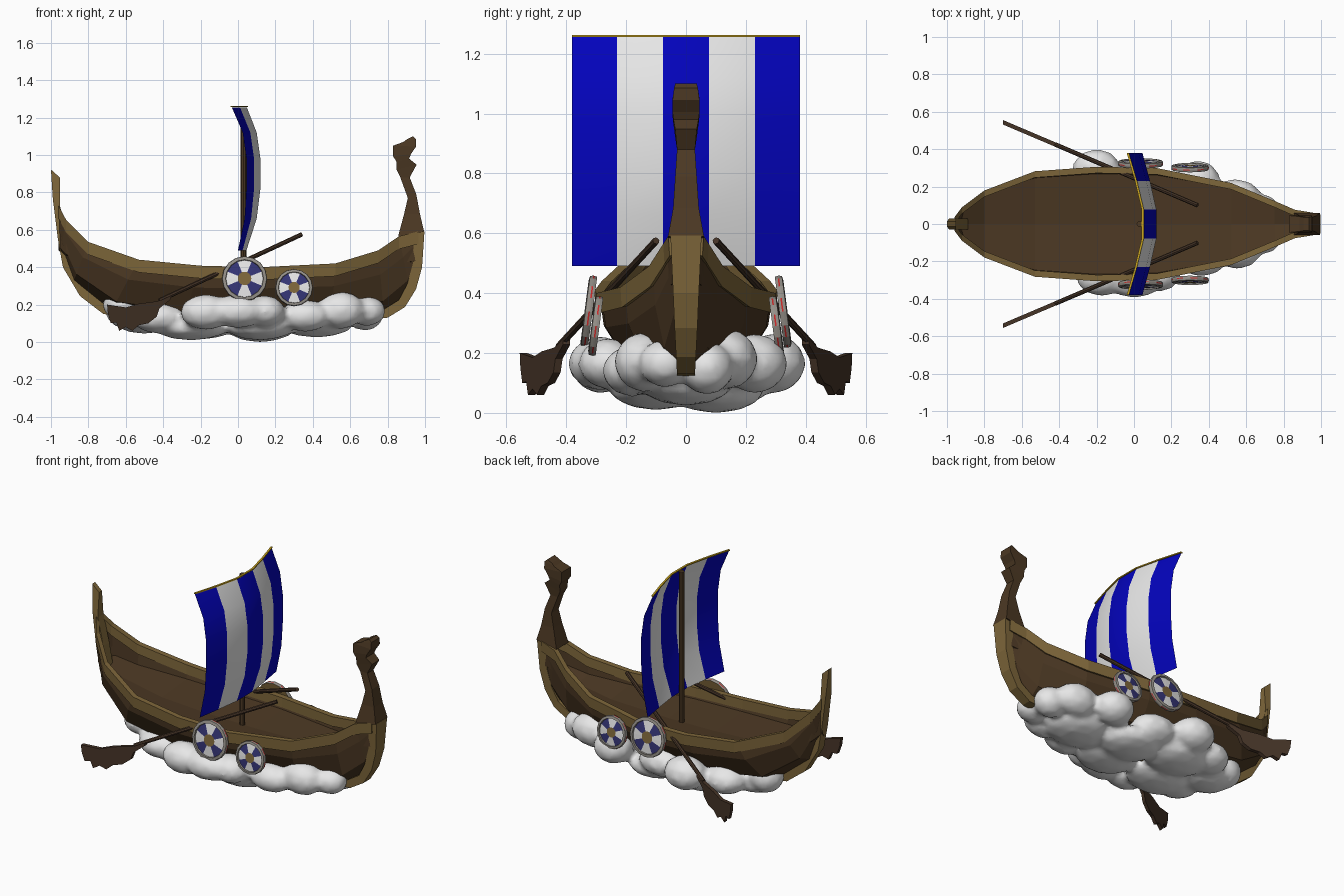
import bpy, bmesh, math
from mathutils import Vector, Matrix

if "Cube" in bpy.data.objects:
    bpy.data.objects.remove(bpy.data.objects["Cube"])


def material(name, *rgb):
    m = bpy.data.materials.new(name)
    m.diffuse_color = (*rgb, 1)
    m.use_nodes = True
    m.node_tree.nodes["Principled BSDF"].inputs["Base Color"].default_value = m.diffuse_color
    return m


WOOD = material("dark wood", .072, .04, .017)
TRIM = material("light wood trim", .21, .135, .043)
OAR = material("oar wood", .06, .034, .02)
BLUE = material("sail blue", .001, .001, .5)
WHITE = material("sail white", .8, .8, .8)
CLOUD = material("cloud white", .86, .86, .86)
STEEL = material("shield rim grey", .3, .28, .25)
NAVY = material("shield blue", .035, .035, .18)
RED = material("shield red", .6, .02, .02)
GOLD = material("yard gold", .6, .38, .015)


def finish(name, bm, *mats):
    bmesh.ops.recalc_face_normals(bm, faces=bm.faces[:])
    me = bpy.data.meshes.new(name)
    bm.to_mesh(me)
    bm.free()
    for m in mats:
        me.materials.append(m)
    ob = bpy.data.objects.new(name, me)
    bpy.context.collection.objects.link(ob)
    return ob


def loft(name, rings, mat, closed=True):
    """Skin a row of equal cross-sections, capping closed ones."""
    bm = bmesh.new()
    rows = [[bm.verts.new(p) for p in r] for r in rings]
    n = len(rows[0])
    for a, b in zip(rows, rows[1:]):
        for i in range(n if closed else n - 1):
            j = (i + 1) % n
            bm.faces.new((a[i], a[j], b[j], b[i]))
    if closed:
        bm.faces.new(rows[0])
        bm.faces.new(rows[-1])
    return finish(name, bm, mat)


def post_rings(stations):
    """Box sections across y from two side-view points and a half width."""
    return [[(ax, -w, az), (ax, w, az), (bx, w, bz), (bx, -w, bz)]
            for ax, az, bx, bz, w in stations]


def mirror_section(half, middle):
    return half + [middle] + [(x, -y, z) for x, y, z in reversed(half)]


# Hull: gunwale x, half width, height, then keel x, height
stations = [(-.96, .022, .73, -.965, .70), (-.92, .075, .655, -.945, .50),
            (-.80, .165, .535, -.88, .32), (-.53, .268, .44, -.68, .16),
            (-.2, .292, .408, -.3, .10), (.12, .285, .40, .1, .10),
            (.52, .205, .42, .5, .10), (.75, .11, .49, .78, .15),
            (.86, .062, .565, .92, .27), (.965, .045, .592, .97, .45)]
hull, deck = [], []
for gx, w, gz, kx, kz in stations:
    half = [(gx + (kx - gx) * t, w * f, gz + (kz - gz) * t)
            for f, t in ((1, 0), (.94, .38), (.66, .8))]
    hull.append(mirror_section(half, (kx, 0, kz)))
    dz = .33 + .55 * (gz - .4)
    deck.append(mirror_section([(gx, w * .97, gz - .03), (gx, w * .92, dz)],
                               (gx, 0, dz - .02)))
loft("hull", hull, WOOD, closed=False)
loft("deck", deck, WOOD, closed=False)

# Gunwale trim on both sides
for s, side in ((-1, "front"), (1, "back")):
    loft(side + "_gunwale",
         [[(x, s * (w + .014), z), (x, s * max(w - .02, 0), z),
           (x, s * max(w - .02, 0), z - .06), (x, s * (w + .01), z - .068)]
          for x, w, z, _, _ in stations], TRIM)

# Keel with stern post and stem
loft("keel_and_posts", post_rings([
    (-1, .922, -.953, .88, .014), (-.99, .765, -.952, .73, .028),
    (-.963, .55, -.912, .56, .03), (-.936, .40, -.885, .42, .03),
    (-.845, .246, -.805, .28, .03), (-.72, .15, -.69, .19, .03),
    (-.3, .09, -.3, .13, .03), (.4, .085, .4, .13, .03),
    (.80, .13, .78, .175, .03), (.893, .187, .86, .225, .033),
    (.952, .283, .905, .31, .038), (.984, .40, .935, .42, .043),
    (.997, .592, .93, .592, .052)]), TRIM)

# Carved bow neck and head
loft("bow_figurehead", post_rings([
    (.856, .565, .995, .59, .06), (.888, .684, .973, .684, .043),
    (.908, .77, .953, .79, .036), (.868, .88, .918, .88, .03),
    (.848, .92, .955, .948, .036), (.847, .965, .915, .98, .042),
    (.83, .992, .925, 1.005, .045), (.83, 1.05, .952, 1.045, .045),
    (.885, 1.07, .952, 1.085, .04), (.905, 1.085, .936, 1.1, .036)]), WOOD)


def rod(name, a, b, r, sides, mat):
    a, b = Vector(a), Vector(b)
    bm = bmesh.new()
    rot = (b - a).to_track_quat('Z', 'Y').to_matrix().to_4x4()
    bmesh.ops.create_cone(bm, cap_ends=True, segments=sides, radius1=r, radius2=r,
                          depth=(b - a).length,
                          matrix=Matrix.Translation((a + b) / 2) @ rot)
    return finish(name, bm, mat)


rod("mast", (.03, 0, .25), (.03, 0, 1.255), .016, 8, WOOD)

# Sail: five stripes, bulging toward the bow
ys = [-.38, -.23, -.077, .077, .23, .38]
levels = [(.49, .045, .045), (.66, .10, .065), (.82, .12, .075),
          (.98, .12, .075), (1.12, .10, .075), (1.255, .047, .08)]


def sail_x(level, y):
    return level[1] - level[2] * (max(abs(y) - .077, 0) / .303) ** 1.15


bm = bmesh.new()
grid = [[bm.verts.new((sail_x(l, y), y, l[0])) for y in ys] for l in levels]
for a, b in zip(grid, grid[1:]):
    for i in range(5):
        f = bm.faces.new((a[i], a[i + 1], b[i + 1], b[i]))
        f.material_index = i % 2
        f.smooth = True
sail = finish("sail", bm, BLUE, WHITE)
top = levels[-1]
loft("yard", [[(sail_x(top, y) + dx, y, 1.256 + dz)
               for dx, dz in ((-.006, 0), (.006, 0), (.006, .007), (-.006, .007))]
              for y in ys], GOLD)


# Round shields: turned profile, painted by sector, small rivets on the edge
def shield(name, x, y, z, r, s):
    prof = [(.3 * r, .014), (.82 * r, .008), (.84 * r, .017), (.98 * r, .014),
            (r, .004), (r, -.001), (.98 * r, -.01), (.3 * r, -.01)]
    rot = Vector((0, s * .99, .13)).to_track_quat('Z', 'Y').to_matrix().to_4x4()
    mat = Matrix.Translation((x, s * y, z)) @ rot
    n = 16
    bm = bmesh.new()
    rows = [[bm.verts.new(mat @ Vector((p * math.cos(i * math.tau / n),
                                        p * math.sin(i * math.tau / n), d)))
             for i in range(n)] for p, d in prof]
    for k, (a, b) in enumerate(zip(rows, rows[1:])):
        for i in range(n):
            f = bm.faces.new((a[i], a[(i + 1) % n], b[(i + 1) % n], b[i]))
            painted = 1 if (i + 1) // 2 % 2 == 0 else 2
            f.material_index = {0: painted, 4: 3 * (i % 2), 6: 4}.get(k, 0)
    bm.faces.new(rows[0]).material_index = 4
    bm.faces.new(rows[-1]).material_index = 4
    finish(name, bm, STEEL, WHITE, NAVY, RED, TRIM)


# Oars: round shaft and ragged flat blade
blade = [(-.36, .25), (-.43, .218), (-.53, .205), (-.60, .185), (-.70, .20),
         (-.695, .15), (-.68, .10), (-.65, .105), (-.635, .06), (-.60, .08),
         (-.565, .06), (-.53, .09), (-.48, .10), (-.435, .135), (-.42, .18), (-.36, .228)]
for s, side in ((-1, "front"), (1, "back")):
    shield(side + "_large_shield", .035, .322, .338, .121, s)
    shield(side + "_small_shield", .30, .299, .29, .1, s)
    rod(side + "_oar_shaft", (.34, s * .10, .575), (-.42, s * .425, .222), .012, 8, OAR)
    loft(side + "_oar_blade",
         [[(x, s * (.246 - .425 * x + t), z) for x, z in blade] for t in (-.012, .012)], OAR)

# Cloud under the hull: merged puffs, uneven from side to side
puffs = [
    # front side
    (-.61, -.06, .2, .115, .12, .09), (-.42, -.14, .13, .15, .12, .085),
    (-.17, -.285, .16, .14, .1, .095), (.0, -.285, .165, .16, .11, .09),
    (.14, -.26, .165, .11, .1, .085), (.36, -.18, .14, .14, .1, .085),
    (.55, -.14, .17, .13, .1, .1), (.69, -.07, .165, .1, .09, .08),
    # back side
    (-.6, .07, .17, .11, .1, .1), (-.40, .17, .14, .13, .12, .09),
    (-.2, .29, .165, .13, .11, .1), (.02, .2, .15, .15, .11, .09),
    (.34, .23, .165, .12, .11, .1), (.54, .14, .18, .14, .1, .1),
    (.68, .07, .15, .1, .09, .09),
    # underside
    (-.5, .03, .11, .16, .13, .065), (-.25, -.1, .08, .2, .15, .07),
    (-.2, .12, .09, .2, .16, .075), (.12, -.1, .085, .19, .16, .075),
    (.12, .1, .075, .18, .16, .075), (.42, 0, .1, .2, .16, .075)]
bm = bmesh.new()
for x, y, z, a, b, c in puffs:
    bmesh.ops.create_icosphere(
        bm, subdivisions=2, radius=1.02,
        matrix=Matrix.Translation((x, y, z)) @ Matrix.Diagonal((a, b, c, 1)))
cloud = finish("cloud", bm, CLOUD)
mod = cloud.modifiers.new("merge", 'REMESH')
mod.mode = 'VOXEL'
mod.voxel_size = .018
mod.use_smooth_shade = True
mod = cloud.modifiers.new("soften", 'SMOOTH')
mod.iterations = 3
